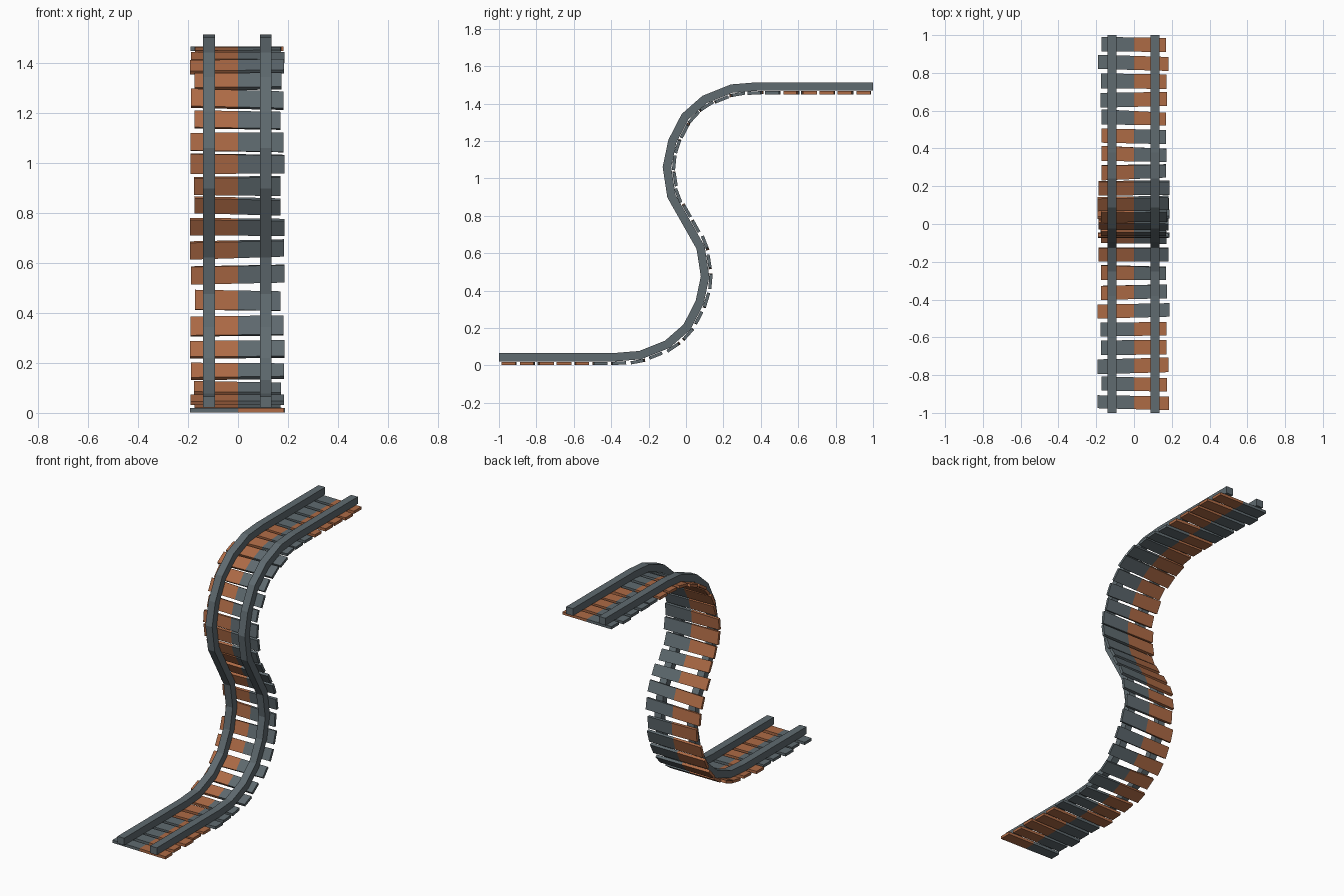
import bpy, bmesh, random
from mathutils import Vector

if "Cube" in bpy.data.objects:
    bpy.data.objects.remove(bpy.data.objects["Cube"])

random.seed(4)


def material(name, rgb):
    m = bpy.data.materials.new(name)
    m.diffuse_color = (*rgb, 1)
    m.use_nodes = True
    m.node_tree.nodes["Principled BSDF"].inputs["Base Color"].default_value = m.diffuse_color
    return m


GREY = material("slate grey", (0.115, 0.145, 0.16))
ORANGE = material("rust orange", (0.42, 0.145, 0.06))

# S-shaped track path in (y, z); the upper half is the lower half turned about MID
MID = Vector((0, 0.7675))
lower = [Vector(p) for p in ((-1, .044), (-.38, .044), (-.245, .055), (-.10, .113), (.005, .205),
                             (.073, .337), (.102, .475), (.078, .63))]
path = lower + [2 * MID - p for p in reversed(lower)]
LENGTH = sum((b - a).length for a, b in zip(path, path[1:]))


def at(s):
    """Point on the path at arc length s, extended straight at both ends."""
    if s < 0:
        return path[0] + Vector((s, 0))
    for a, b in zip(path, path[1:]):
        d = (b - a).length
        if s <= d:
            return a.lerp(b, s / d)
        s -= d
    return path[-1] + Vector((s, 0))


def up(t):
    return Vector((-t.y, t.x))


def finish(name, bm, mats):
    bmesh.ops.recalc_face_normals(bm, faces=bm.faces)
    me = bpy.data.meshes.new(name)
    bm.to_mesh(me)
    bm.free()
    for m in mats:
        me.materials.append(m)
    ob = bpy.data.objects.new(name, me)
    bpy.context.collection.objects.link(ob)


def rail(name, x, w=0.047, h=0.045):
    """Square bar swept along the path with mitred corners."""
    bm = bmesh.new()
    rings = []
    for i, p in enumerate(path):
        a = (p - path[i - 1]).normalized() if i else Vector((1, 0))
        b = (path[i + 1] - p).normalized() if i < len(path) - 1 else Vector((1, 0))
        t = (a + b).normalized()
        n = up(t) * (h / 2 / t.dot(a))
        rings.append([bm.verts.new((x + sx * w / 2, p.x + sn * n.x, p.y + sn * n.y))
                      for sx, sn in ((-1, -1), (1, -1), (1, 1), (-1, 1))])
    for r, q in zip(rings, rings[1:]):
        for k in range(4):
            bm.faces.new((r[k], r[(k + 1) % 4], q[(k + 1) % 4], q[k]))
    bm.faces.new(rings[0])
    bm.faces.new(rings[-1])
    finish(name, bm, [GREY])


def plank(i, s):
    """Slightly uneven board in two colours, split at the middle."""
    c = at(s)
    t = (at(s + .07) - at(s - .07)).normalized()
    n = up(t)
    long_side = random.random() < .55
    left = -(.19 if long_side else .174) + random.uniform(-.003, .003)
    right = (.185 if long_side else .172) + random.uniform(-.003, .003)
    yaw = random.uniform(-.006, .006)
    wl, wr = random.uniform(.034, .04), random.uniform(.034, .04)
    bm = bmesh.new()
    rings = []
    for x, w, sh in ((left, wl, -yaw), (0, (wl + wr) / 2, 0), (right, wr, yaw)):
        ring = []
        for along, d in ((-w, -.042), (w, -.042), (w, -.025), (-w, -.025)):
            p = c + t * (along + sh) + n * d
            ring.append(bm.verts.new((x, p.x, p.y)))
        rings.append(ring)
    flipped = abs(c.x) > .5      # the colours swap sides on the outer flats
    for side, (r, q) in enumerate(zip(rings, rings[1:])):
        faces = [bm.faces.new((r[k], r[(k + 1) % 4], q[(k + 1) % 4], q[k])) for k in range(4)]
        faces.append(bm.faces.new(r if side == 0 else q))
        for f in faces:
            f.material_index = int((side == 0) != flipped)
    finish(f"plank_{i:02d}", bm, [GREY, ORANGE])


rail("left_rail", -.116)
rail("right_rail", .111)

COUNT = 34
for i in range(COUNT):
    plank(i, .055 + i * (LENGTH - .105) / (COUNT - 1))
